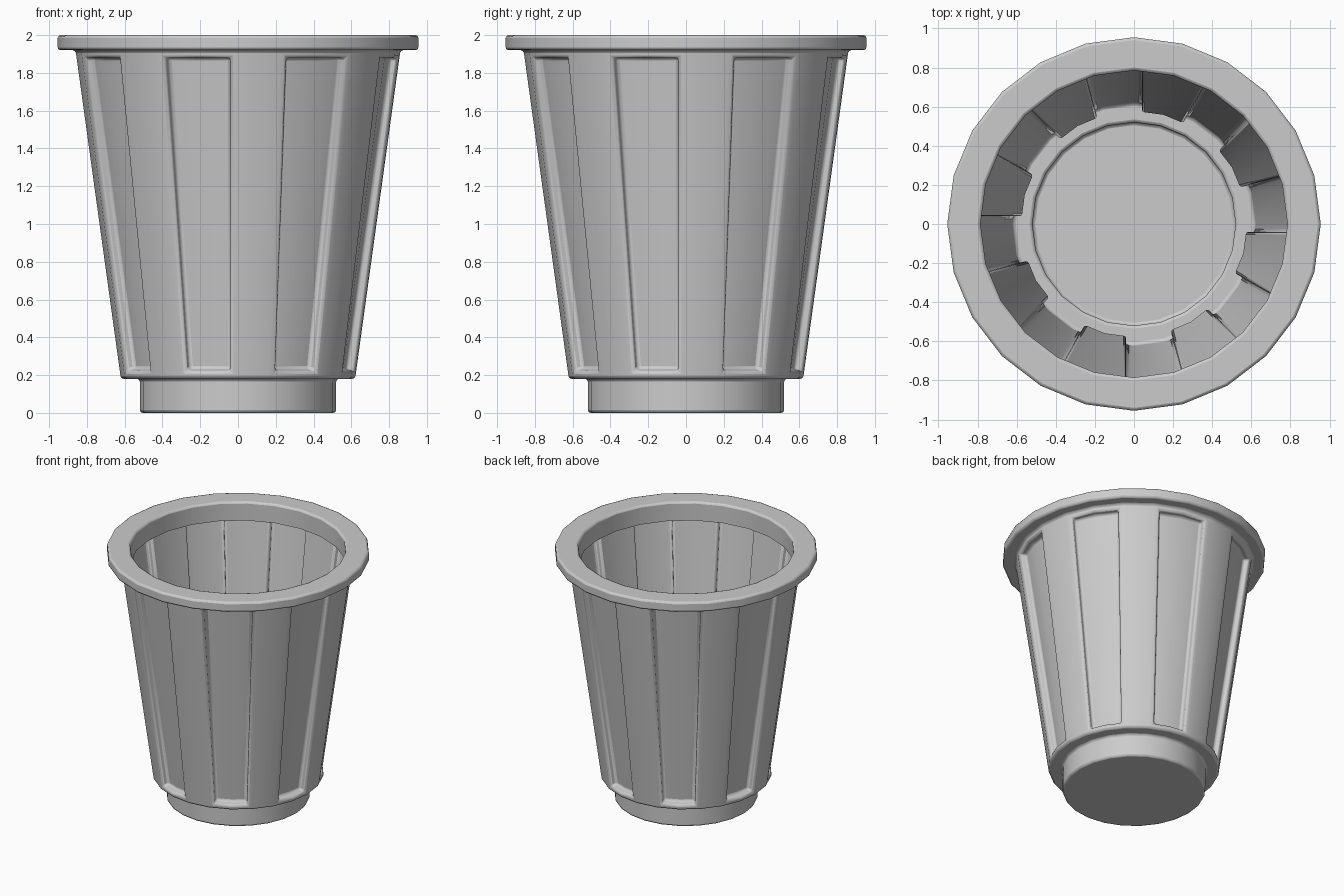
import bpy, bmesh, math

if "Cube" in bpy.data.objects:
    bpy.data.objects.remove(bpy.data.objects["Cube"])

SIDES = 24
# shell profile (radius, height): foot, ledge, tapered wall, rim, inner lip
PROFILE = [(0.52, 0.0), (0.52, 0.18), (0.62, 0.18), (0.86, 1.92),
           (0.955, 1.92), (0.955, 2.0), (0.785, 2.0), (0.785, 1.85)]
WALL = 2  # profile segment that carries the panels

bm = bmesh.new()
rings = []
for r, z in PROFILE:
    rings.append([bm.verts.new((r * math.cos(2 * math.pi * k / SIDES),
                                r * math.sin(2 * math.pi * k / SIDES), z))
                  for k in range(SIDES)])

# floor
bm.faces.new(list(reversed(rings[0])))

# revolved walls; two of every three wall facets form a recessed panel
panels = []
for i in range(len(rings) - 1):
    for k in range(SIDES):
        n = (k + 1) % SIDES
        f = bm.faces.new((rings[i][k], rings[i][n], rings[i + 1][n], rings[i + 1][k]))
        if i == WALL and k % 3 != 0:
            panels.append(f)
bm.normal_update()

# frame margin, then recess
bmesh.ops.inset_region(bm, faces=panels, thickness=0.042, depth=0, use_even_offset=True)
bm.normal_update()
bmesh.ops.inset_region(bm, faces=panels, thickness=0.004, depth=-0.05, use_even_offset=True)
bm.normal_update()

mesh = bpy.data.meshes.new("cup_shell")
bm.to_mesh(mesh)
bm.free()
cup = bpy.data.objects.new("cup_shell", mesh)
bpy.context.collection.objects.link(cup)

# softened edges
bev = cup.modifiers.new("soft_edges", 'BEVEL')
bev.width = 0.015
bev.segments = 2
bev.limit_method = 'ANGLE'
bev.angle_limit = math.radians(40)

bpy.context.view_layer.objects.active = cup
cup.select_set(True)
bpy.ops.object.shade_smooth_by_angle(angle=math.radians(40))
